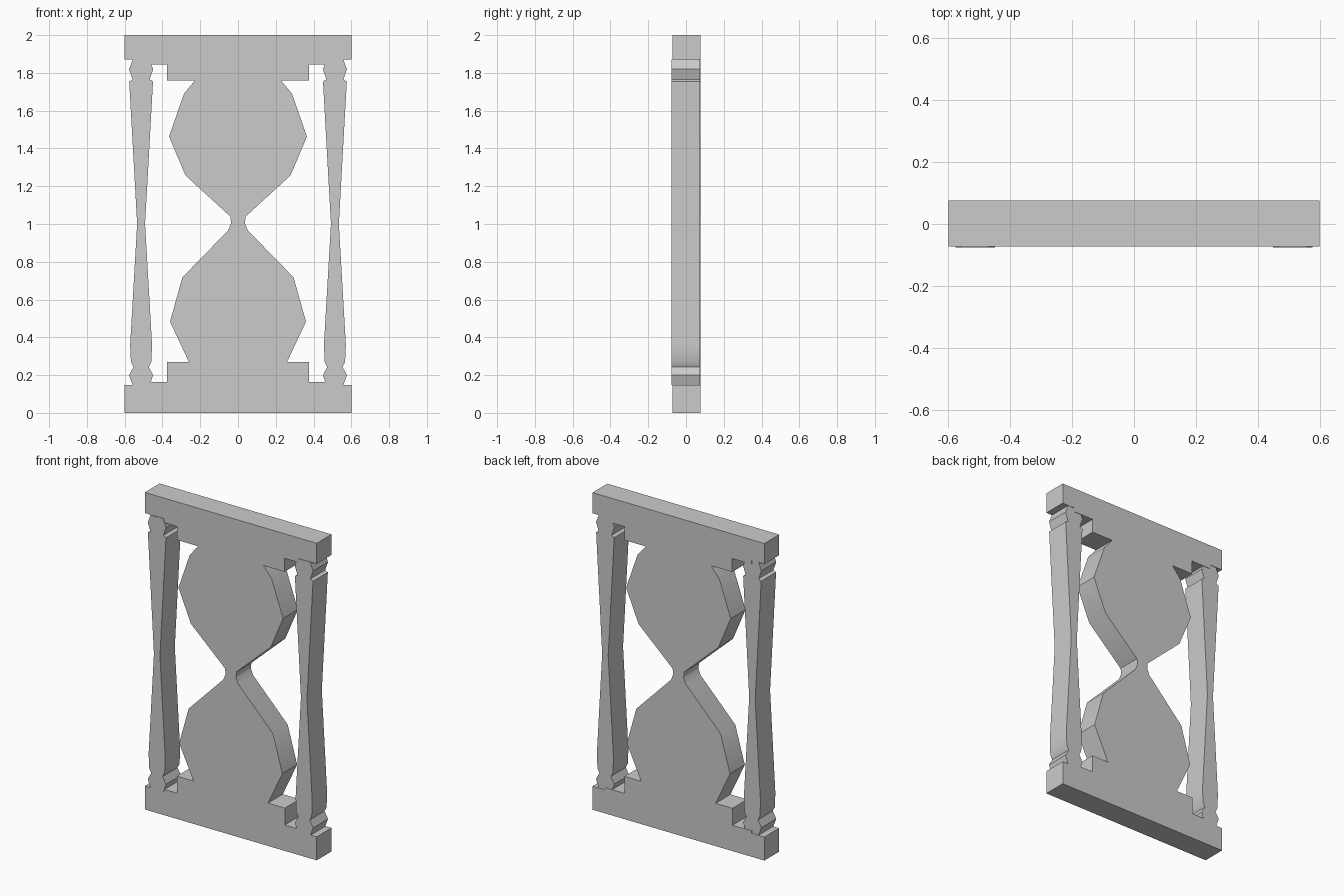
import bpy, bmesh, math

if "Cube" in bpy.data.objects:
    bpy.data.objects.remove(bpy.data.objects["Cube"])


def extrude_profile(name, points, y0, y1):
    """Turn an (x, z) outline into a flat slab between y0 and y1."""
    bm = bmesh.new()
    face = bm.faces.new([bm.verts.new((x, y0, z)) for x, z in points])
    out = bmesh.ops.extrude_face_region(bm, geom=[face])
    verts = [g for g in out["geom"] if isinstance(g, bmesh.types.BMVert)]
    bmesh.ops.translate(bm, verts=verts, vec=(0, y1 - y0, 0))
    bmesh.ops.recalc_face_normals(bm, faces=bm.faces)
    mesh = bpy.data.meshes.new(name)
    bm.to_mesh(mesh)
    bm.free()
    obj = bpy.data.objects.new(name, mesh)
    bpy.context.collection.objects.link(obj)
    bpy.ops.object.select_all(action='DESELECT')
    obj.select_set(True)
    bpy.context.view_layer.objects.active = obj
    bpy.ops.object.shade_smooth_by_angle(angle=math.radians(30))
    return obj


def symmetric(half, cx=0.0):
    """Mirror a list of (half width, z) points about x = cx."""
    return [(cx + w, z) for w, z in half] + [(cx - w, z) for w, z in reversed(half)]


BACK, FRONT = 0.0755, -0.072

# Stepped end plates
extrude_profile("top_plate", symmetric([
    (0.60, 2.0), (0.60, 1.87), (0.51, 1.87), (0.51, 1.845),
    (0.375, 1.845), (0.375, 1.76)]), FRONT, BACK)
extrude_profile("bottom_plate", symmetric([
    (0.377, 0.27), (0.377, 0.163), (0.51, 0.163), (0.51, 0.148),
    (0.60, 0.148), (0.60, 0.0)]), FRONT, BACK)

# Hourglass bulbs and neck
extrude_profile("glass", symmetric([
    (0.228, 1.76), (0.286, 1.69), (0.365, 1.463), (0.278, 1.257),
    (0.041, 1.04), (0.036, 1.005), (0.052, 0.966), (0.294, 0.718),
    (0.36, 0.483), (0.26, 0.27)]), FRONT, BACK)

# Turned-profile side pillars
pillar = [(0.045, 1.87), (0.05, 1.855), (0.064, 1.82), (0.045, 1.765),
          (0.063, 1.755), (0.021, 1.0), (0.058, 0.36), (0.054, 0.27),
          (0.040, 0.243), (0.064, 0.2), (0.045, 0.148)]
for side, cx in (("left", -0.513), ("right", 0.513)):
    extrude_profile(side + "_pillar", symmetric(pillar, cx), -0.0755, 0.073)
